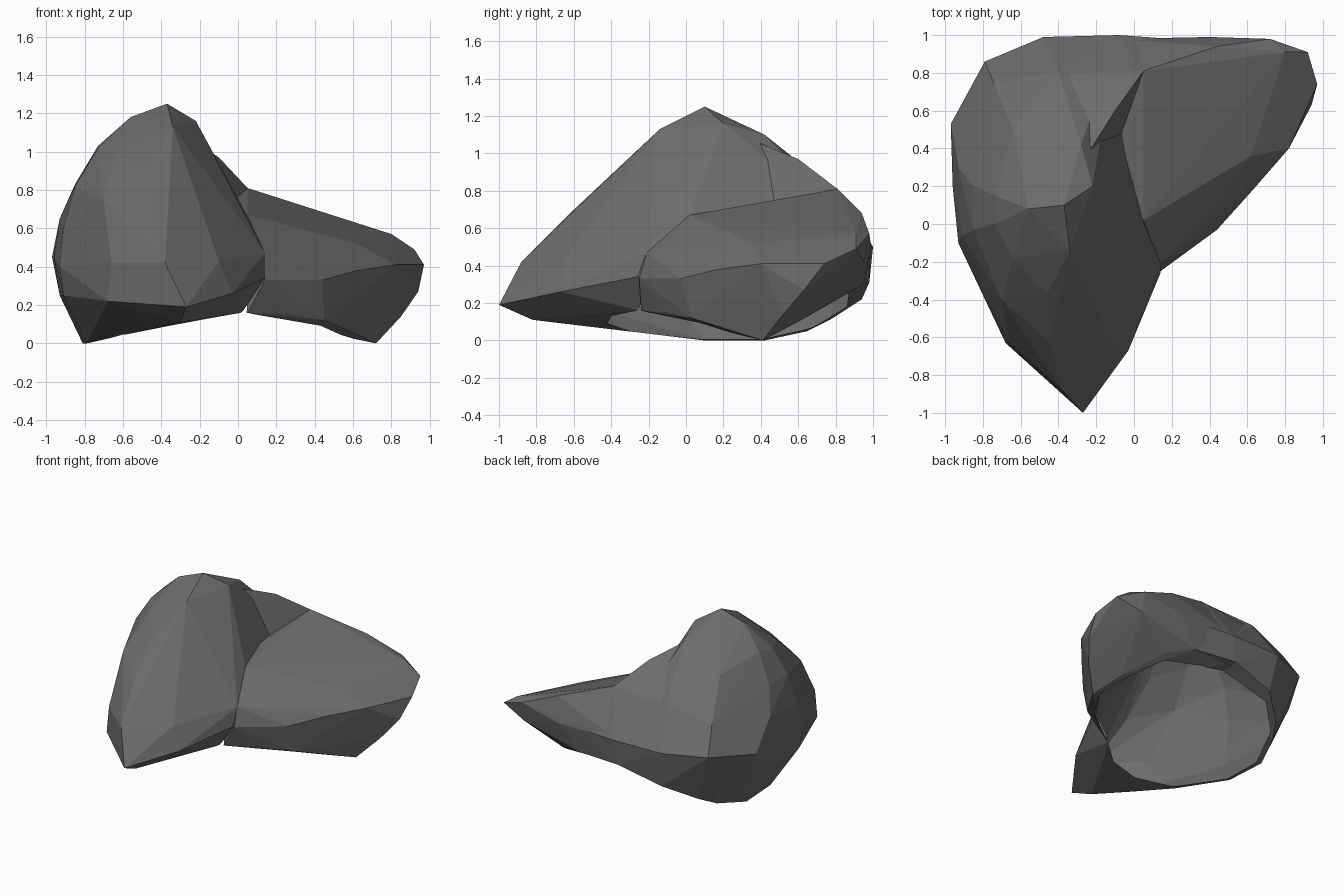
import bpy, bmesh
from mathutils.bvhtree import BVHTree

if "Cube" in bpy.data.objects:
    bpy.data.objects.remove(bpy.data.objects["Cube"])


def hull(name, points):
    """Faceted convex block through the given key points."""
    bm = bmesh.new()
    for p in points:
        bm.verts.new(p)
    bmesh.ops.convex_hull(bm, input=bm.verts[:])
    loose = [v for v in bm.verts if not v.link_faces]
    bmesh.ops.delete(bm, geom=loose, context='VERTS')
    bmesh.ops.recalc_face_normals(bm, faces=bm.faces[:])
    me = bpy.data.meshes.new(name)
    bm.to_mesh(me)
    bm.free()
    ob = bpy.data.objects.new(name, me)
    bpy.context.collection.objects.link(ob)
    return ob


def boolean(target, other, op):
    """Apply a boolean and remove the helper."""
    m = target.modifiers.new(op.lower(), 'BOOLEAN')
    m.operation = op
    m.solver = 'EXACT'
    m.object = other
    bpy.context.view_layer.objects.active = target
    bpy.ops.object.modifier_apply(modifier=m.name)
    bpy.data.objects.remove(other, do_unlink=True)


# Large domed lobe with a pointed front edge
dome = [(-.37, .1, 1.25), (-.56, .08, 1.18), (-.22, .2, 1.16), (-.34, -.14, 1.13),
        (-.73, .15, 1.03), (-.28, .42, 1.1), (-.85, .2, .83), (-.93, .3, .65),
        (-.64, .5, .96), (-.74, 0, 1), (-.85, -.03, .82), (-.91, -.06, .6),
        (-.64, -.18, .98), (-.7, -.4, .75)]
outer_side = [(-.97, .53, .45), (-.96, .2, .45), (-.93, -.1, .4),
              (-.93, .3, .25), (-.91, -.08, .25)]
front = [(-.27, -1, .19), (-.68, -.63, .22), (-.66, -.63, .42), (-.38, -.88, .42),
         (-.45, -.62, .68), (-.46, -.37, .91), (-.1, -.65, .43), (-.18, -.4, .7),
         (-.03, -.67, .26), (.14, -.26, .34), (.14, -.21, .47),
         (-.14, .02, .87), (.05, .02, .66)]
back = [(-.79, .86, .5), (-.48, .99, .5), (-.08, 1, .5), (-.4, .81, .79),
        (-.74, .74, .7)]
base = [(-.81, .42, 0), (-.79, .1, 0), (-.63, -.3, .05), (-.48, -.6, .1),
        (-.3, -.82, .11), (-.72, .65, .05), (-.65, .77, .11), (-.45, .94, .22),
        (-.1, .98, .31), (-.1, .85, .27), (-.17, -.44, .15), (.02, -.25, .16)]
body = hull("lobed_body", dome + outer_side + front + back + base)

# Ridge falling from the dome to the back of the small lobe
ridge = [(-.24, .38, 1.06), (-.35, .42, 1.02), (-.1, .6, .97), (.05, .81, .81),
         (-.4, .8, .77), (-.08, 1, .5), (.2, .98, .5), (-.1, .98, .31), (.2, .95, .3),
         (-.05, .4, .55), (-.3, .35, .5), (-.1, .85, .28)]
boolean(body, hull("back_ridge", ridge), 'UNION')

# Smaller lobe reaching out to the right and back
top = [(.05, .81, .81), (.44, .94, .68), (.72, .98, .57), (.8, .91, .57),
       (.05, .02, .67), (.38, .24, .57), (.62, .36, .52), (-.03, .35, .72)]
end = [(.92, .91, .49), (.97, .74, .41), (.94, .63, .27), (.85, .52, .14),
       (.72, .41, 0), (.82, .4, .41), (.72, .95, .42)]
sides = [(.62, .17, .38), (.44, -.03, .33), (.14, -.25, .33), (.14, -.21, .47),
         (.05, -.24, .16), (.27, -.1, .15), (.45, .03, .12), (-.1, -.2, .17),
         (.62, .6, .1), (.42, .85, .25), (.24, .95, .3), (-.1, .95, .31),
         (-.1, .85, .28), (.4, .99, .5), (-.1, .98, .5), (-.2, .2, .6)]
boolean(body, hull("small_lobe", top + end + sides), 'UNION')

# Open underside: cut along the rim, then remove the cut walls
rim = [(.67, .42, .13), (.58, .58, .2), (.4, .8, .31), (.1, .86, .34),
       (-.2, .87, .33), (-.48, .86, .27), (-.66, .7, .16), (-.78, .4, .1),
       (-.77, .1, .1), (-.6, -.28, .13), (-.36, -.42, .17), (-.15, -.4, .2),
       (.1, -.15, .22), (.43, .08, .2)]
opening = hull("opening_cutter", rim + [(x, y, -.5) for x, y, z in rim])
opening.hide_render = True
cut = bmesh.new()
cut.from_mesh(opening.data)
cut_surface = BVHTree.FromBMesh(cut)
cut.free()
boolean(body, opening, 'DIFFERENCE')

bm = bmesh.new()
bm.from_mesh(body.data)
walls = [f for f in bm.faces
         if cut_surface.find_nearest(f.calc_center_median())[3] < 2e-4]
bmesh.ops.delete(bm, geom=walls, context='FACES')
bmesh.ops.remove_doubles(bm, verts=bm.verts[:], dist=.004)
for f in bm.faces:
    f.smooth = False
bm.to_mesh(body.data)
bm.free()

# Dark grey
mat = bpy.data.materials.new("dark_grey")
mat.diffuse_color = (.15, .15, .15, 1)
mat.use_nodes = True
mat.node_tree.nodes["Principled BSDF"].inputs["Base Color"].default_value = mat.diffuse_color
body.data.materials.clear()
body.data.materials.append(mat)
for p in body.data.polygons:
    p.material_index = 0
